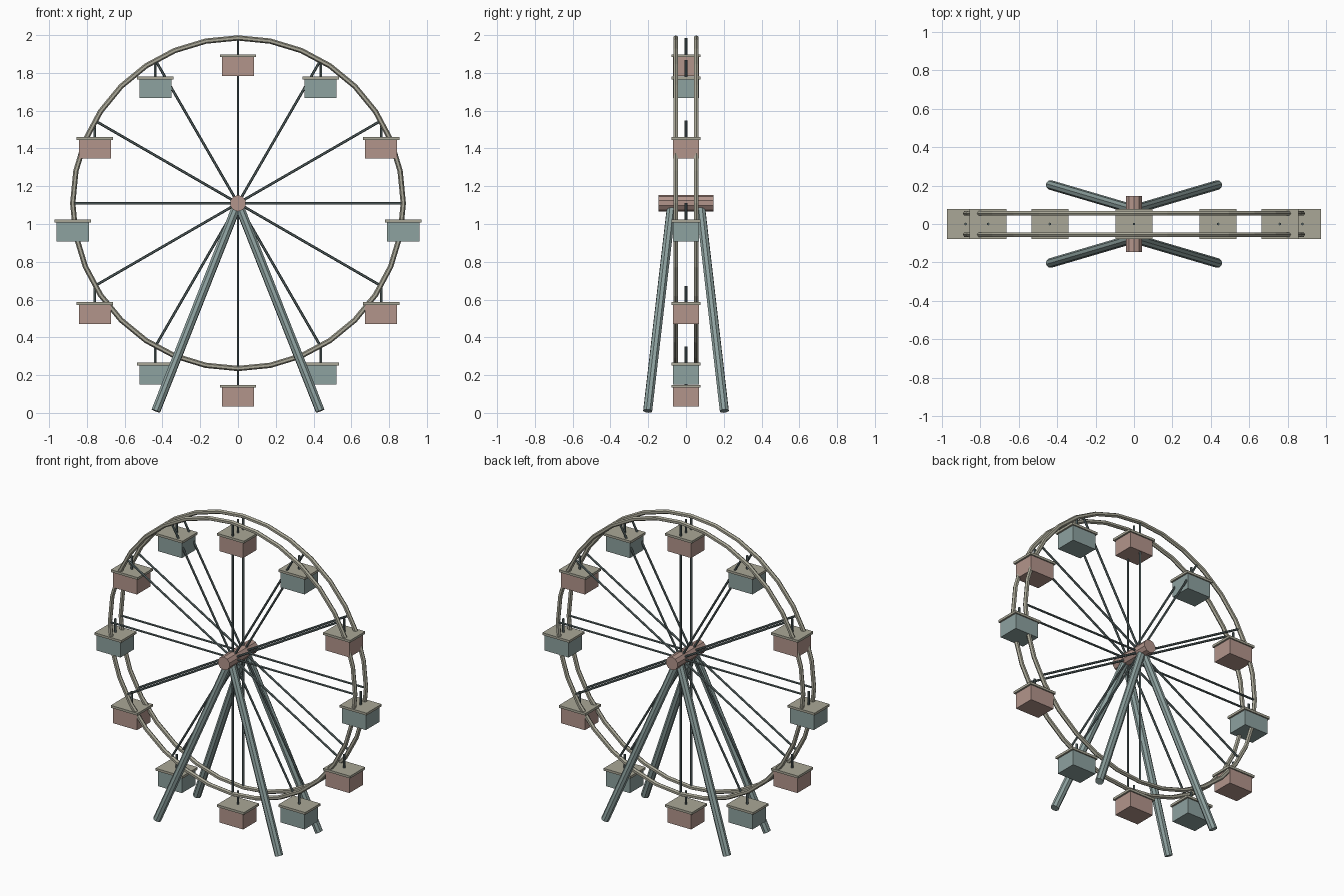
import bpy
from math import pi, sin, cos
from mathutils import Vector

if "Cube" in bpy.data.objects:
    bpy.data.objects.remove(bpy.data.objects["Cube"])

HUB_Z, R, RIM_Y = 1.11, 0.875, 0.055


def material(name, rgb):
    m = bpy.data.materials.new(name)
    m.diffuse_color = (*rgb, 1)
    m.use_nodes = True
    m.node_tree.nodes["Principled BSDF"].inputs["Base Color"].default_value = m.diffuse_color
    return m


TEAL = material("teal", (0.27, 0.36, 0.35))
PINK = material("pink", (0.45, 0.30, 0.26))
TAN = material("tan", (0.40, 0.39, 0.31))
STEEL = material("steel", (0.11, 0.15, 0.15))


def finish(name, mat):
    ob = bpy.context.object
    ob.name = name
    ob.data.materials.append(mat)
    return ob


def bar(name, a, b, radius, sides, mat):
    a, b = Vector(a), Vector(b)
    d = b - a
    bpy.ops.mesh.primitive_cylinder_add(
        vertices=sides, radius=radius, depth=d.length, location=(a + b) / 2,
        rotation=d.to_track_quat('Z', 'Y').to_euler())
    return finish(name, mat)


def box(name, loc, size, mat):
    bpy.ops.mesh.primitive_cube_add(size=1, location=loc)
    ob = finish(name, mat)
    ob.scale = size
    return ob


# Hub axle
bar("hub", (0, -0.145, HUB_Z), (0, 0.145, HUB_Z), 0.043, 10, PINK)

for side in (-1, 1):
    # Rim ring
    bpy.ops.mesh.primitive_torus_add(
        major_segments=32, minor_segments=6, major_radius=R, minor_radius=0.014,
        location=(0, side * RIM_Y, HUB_Z), rotation=(pi / 2, 0, 0))
    finish("rim", TAN)
    # Support legs
    for sx in (-1, 1):
        bar("support_leg", (sx * 0.435, side * 0.203, 0.01),
            (0, side * 0.075, HUB_Z), 0.025, 8, TEAL)

for i in range(12):
    t = i * pi / 6
    x, z = R * cos(t), HUB_Z + R * sin(t)
    # Spokes on both sides
    for side in (-1, 1):
        bar("spoke", (0, side * RIM_Y, HUB_Z), (x, side * RIM_Y, z), 0.007, 6, STEEL)
    # Hanging cabin: hanger, roof and body
    bar("cabin_hanger", (x, 0, z), (x, 0, z - 0.09), 0.007, 6, STEEL)
    box("cabin_roof", (x, 0, z - 0.094), (0.192, 0.154, 0.015), TAN)
    box("cabin_body", (x, 0, z - 0.15), (0.17, 0.138, 0.103), PINK if i % 2 else TEAL)
